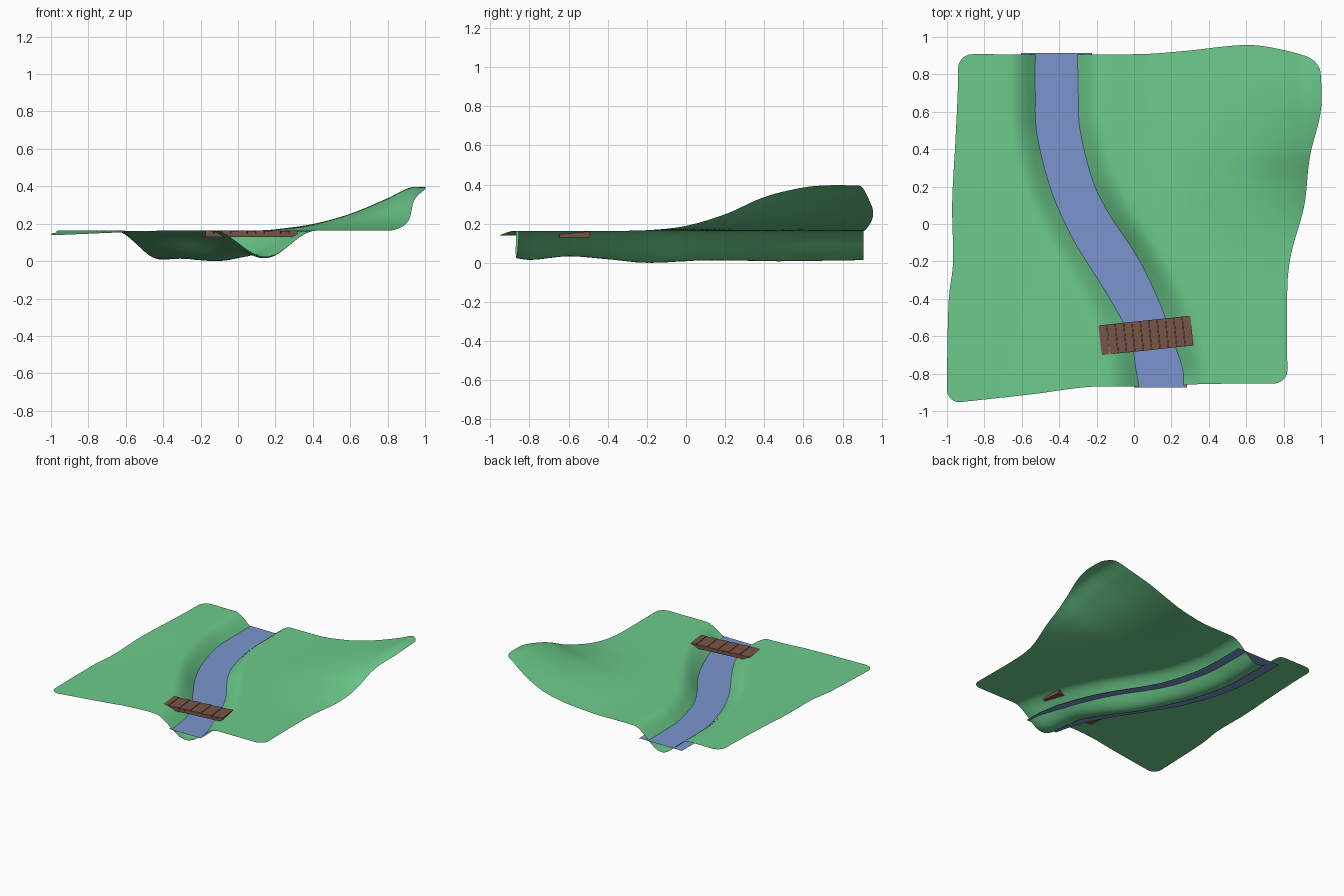
import bpy, bmesh, math
from mathutils import Vector, Matrix

if "Cube" in bpy.data.objects:
    bpy.data.objects.remove(bpy.data.objects["Cube"])


def curve(pts, t):
    """Smooth interpolation through (t, value) points."""
    if t <= pts[0][0]:
        return pts[0][1]
    if t >= pts[-1][0]:
        return pts[-1][1]
    n = len(pts)
    slope = lambda a, b: (pts[b][1] - pts[a][1]) / (pts[b][0] - pts[a][0])
    i = max(k for k in range(n - 1) if pts[k][0] <= t)
    m0 = slope(max(i - 1, 0), i + 1)
    m1 = slope(i, min(i + 2, n - 1))
    h = pts[i + 1][0] - pts[i][0]
    s = (t - pts[i][0]) / h
    return ((2*s**3 - 3*s*s + 1) * pts[i][1] + (s**3 - 2*s*s + s) * h * m0
            + (3*s*s - 2*s**3) * pts[i + 1][1] + (s**3 - s*s) * h * m1)


def finish(name, bm, color, smooth=False):
    me = bpy.data.meshes.new(name)
    bm.to_mesh(me)
    bm.free()
    mat = bpy.data.materials.new(name + "_colour")
    mat.diffuse_color = (*color, 1)
    mat.use_nodes = True
    mat.node_tree.nodes["Principled BSDF"].inputs["Base Color"].default_value = mat.diffuse_color
    me.materials.append(mat)
    for p in me.polygons:
        p.use_smooth = smooth
    ob = bpy.data.objects.new(name, me)
    bpy.context.collection.objects.link(ob)
    return ob


# Outline of the land, one curve per side
LEFT = [(-1, -1.0), (-.85, -1.0), (-.4, -.99), (-.2, -.968), (.15, -.972), (.5, -.955), (.8, -.942), (1, -.94)]
RIGHT = [(-1, .82), (-.4, .82), (-.2, .84), (.1, .91), (.4, .94), (.7, 1.0), (1, .995)]
FRONT = [(-1, -.958), (-.9, -.95), (-.5, -.91), (-.15, -.87), (.2, -.87), (.5, -.856), (1, -.852)]
BACK = [(-1, .908), (0, .908), (.25, .925), (.6, .957), (.8, .93), (1, .875)]

# River centreline x(y), bed height z(y) and half-width of the banks
RIVER = [(-.9, .145), (-.8, .14), (-.6, .09), (-.4, 0), (-.2, -.11), (0, -.235),
         (.2, -.33), (.5, -.405), (.7, -.413), (.95, -.415)]
BED = [(-.9, .03), (-.8, .015), (-.6, .033), (-.4, .018), (-.2, 0), (.1, .012), (.5, .008), (.95, .014)]
BANK = [(-.9, .28), (-.4, .26), (0, .25), (.95, .25)]

# Hill rising to the back right corner
HILL_X = [(.1, 0), (.2, .03), (.4, .15), (.6, .38), (.8, .73), (.92, .97), (1, .98)]
HILL_Y = [(-.4, 0), (-.2, .02), (0, .12), (.2, .37), (.4, .74), (.6, .95), (.75, 1), (.95, .98)]

PATH = [Vector((curve(RIVER, y), y)) for y in [-1.1 + i * .05 for i in range(45)]]


def river_distance(p):
    best = 9
    for a, b in zip(PATH, PATH[1:]):
        d = b - a
        s = max(0, min(1, (p - a).dot(d) / d.length_squared))
        best = min(best, (p - a - d * s).length)
    return best


def height(x, y):
    z = .163 + .237 * curve(HILL_X, x) * curve(HILL_Y, y)
    z -= .02 * max(0, -x - .4) * max(0, .3 - y) / .6
    d = river_distance(Vector((x, y))) / curve(BANK, y)
    if d < 1:
        z -= (z - curve(BED, y)) * .5 * (1 + math.cos(math.pi * d))
    return z


# Land sheet
N, R = 90, .08
bm = bmesh.new()
grid = []
for j in range(N + 1):
    row = []
    for i in range(N + 1):
        u, v = 2 * i / N - 1, 2 * j / N - 1
        a, b = (abs(u) - 1 + R) / R, (abs(v) - 1 + R) / R
        if a > 0 and b > 0:  # rounded corners
            a, b = a * math.sqrt(1 - b*b/2), b * math.sqrt(1 - a*a/2)
            u = math.copysign(1 - R + R * a, u)
            v = math.copysign(1 - R + R * b, v)
        l, r = curve(LEFT, v), curve(RIGHT, v)
        f, k = curve(FRONT, u), curve(BACK, u)
        x = l + (r - l) * (u + 1) / 2
        y = f + (k - f) * (v + 1) / 2
        row.append(bm.verts.new((x, y, height(x, y))))
    grid.append(row)
for j in range(N):
    for i in range(N):
        bm.faces.new((grid[j][i], grid[j][i+1], grid[j+1][i+1], grid[j+1][i]))
finish("land", bm, (.15, .6, .26), True)

# Water strip, partly buried in the banks
bm = bmesh.new()
prev = None
for k in range(13):
    y = -.875 + k * 1.79 / 12
    dx = (curve(RIVER, y + .02) - curve(RIVER, y - .02)) / .04
    w = (.14 + .05 * min(1, k / 4)) * math.sqrt(1 + dx * dx * .6)
    x = curve(RIVER, y)
    pair = [bm.verts.new((x + s * w, y, .077)) for s in (-1, 1)]
    if prev:
        bm.faces.new((prev[0], prev[1], pair[1], pair[0]))
    prev = pair
finish("water", bm, (.2, .3, .62))

# Bridge: planks laid across a deck slab
LENGTH, WIDTH, COUNT = .495, .16, 11
place = Matrix.Translation((.064, -.596, 0)) @ Matrix.Rotation(math.radians(6), 4, 'Z')


def box(bm, x, w, d, z0, z1):
    m = place @ Matrix.Translation((x, 0, (z0 + z1) / 2)) @ Matrix.Diagonal((w, d, z1 - z0, 1))
    bmesh.ops.create_cube(bm, size=1, matrix=m)


BROWN = (.19, .09, .065)
bm = bmesh.new()
box(bm, 0, LENGTH, WIDTH - .004, .13, .147)
finish("bridge_deck", bm, BROWN)
bm = bmesh.new()
step = LENGTH / COUNT
for i in range(COUNT):
    box(bm, (i + .5) * step - LENGTH / 2, step * .96, WIDTH, .147, .163 - .003 * (i % 2))
finish("bridge_planks", bm, BROWN)
